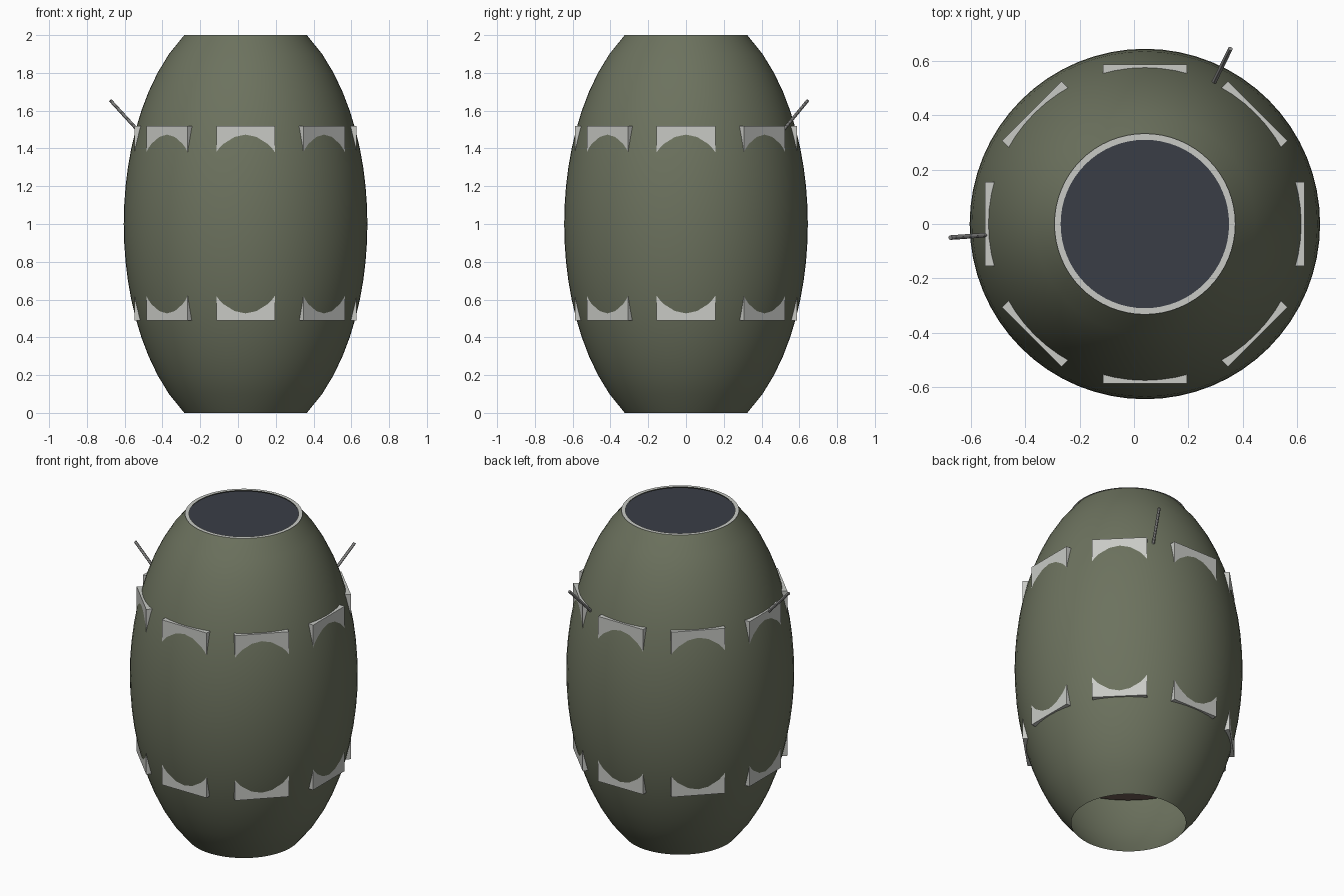
import bpy, bmesh, math
from mathutils import Vector, Matrix

if "Cube" in bpy.data.objects:
    bpy.data.objects.remove(bpy.data.objects["Cube"])

CX = 0.04          # barrel axis is slightly off centre because of the left rod
SEG = 64


def material(name, rgb):
    m = bpy.data.materials.new(name)
    m.diffuse_color = (*rgb, 1)
    m.use_nodes = True
    m.node_tree.nodes["Principled BSDF"].inputs["Base Color"].default_value = m.diffuse_color
    return m


OLIVE = material("olive green", (0.150, 0.168, 0.112))
LIGHT = material("light grey", (0.58, 0.59, 0.56))
SLATE = material("dark slate", (0.042, 0.048, 0.061))
STEEL = material("mid grey", (0.25, 0.25, 0.245))
BROWN = material("dull brown", (0.16, 0.11, 0.09))


def add_object(name, bm, mat, smooth=False):
    me = bpy.data.meshes.new(name)
    bm.to_mesh(me)
    bm.free()
    ob = bpy.data.objects.new(name, me)
    bpy.context.collection.objects.link(ob)
    me.materials.append(mat)
    if smooth:
        bpy.context.view_layer.objects.active = ob
        ob.select_set(True)
        bpy.ops.object.shade_smooth_by_angle(angle=math.radians(30))
        ob.select_set(False)
    return ob


def lathe(name, profile, mat, smooth=False):
    """Sweep an (r, z) profile around the barrel axis."""
    bm = bmesh.new()
    rings = []
    for r, z in profile:
        rings.append([bm.verts.new((CX + r * math.cos(2 * math.pi * i / SEG),
                                    r * math.sin(2 * math.pi * i / SEG), z))
                      for i in range(SEG)])
    for a, b in zip(rings, rings[1:]):
        for i in range(SEG):
            j = (i + 1) % SEG
            bm.faces.new((a[i], a[j], b[j], b[i]))
    return add_object(name, bm, mat, smooth)


def disc(name, r, z, mat, up=True):
    bm = bmesh.new()
    bmesh.ops.create_circle(bm, cap_ends=True, segments=SEG, radius=r,
                            matrix=Matrix.Translation((CX, 0, z)))
    for f in bm.faces:
        if (f.normal.z > 0) != up:
            f.normal_flip()
    return add_object(name, bm, mat)


# Barrel shell: truncated ellipsoid, open at the bottom
profile = []
for k in range(21):
    z = k / 10
    profile.append((0.645 * math.sqrt(1 - ((z - 1) / 1.157) ** 2), z))
lathe("barrel_shell", profile, OLIVE, smooth=True)

# Flat rim and dark lid on top, inner floor seen from below
lathe("top_rim", [(0.333, 2.0), (0.31, 2.0)], LIGHT)
disc("top_lid", 0.312, 1.996, SLATE)
disc("inner_floor", 0.56, 0.47, BROWN, up=False)

# Eight upright slats whose corners break through the shell
for i in range(8):
    bm = bmesh.new()
    depth, face = 0.06, 0.588
    m = (Matrix.Translation((CX, 0, 1.005))
         @ Matrix.Rotation(i * math.pi / 4, 4, 'Z')
         @ Matrix.Translation((face - depth / 2, 0, 0))
         @ Matrix.Diagonal((depth, 0.31, 1.03, 1)))
    bmesh.ops.create_cube(bm, size=1, matrix=m)
    add_object(f"slat_{i + 1}", bm, LIGHT)

# Two thin rods slanting outwards at 45 degrees
for n, deg in (("left", 184), ("back", 64)):
    a = math.radians(deg)
    out = Vector((math.cos(a), math.sin(a), 0))
    start = Vector((CX, 0, 1.45)) + out * 0.53
    end = Vector((CX, 0, 1.655)) + out * 0.718
    d = end - start
    bm = bmesh.new()
    m = Matrix.Translation((start + end) / 2) @ d.to_track_quat('Z', 'Y').to_matrix().to_4x4()
    bmesh.ops.create_cone(bm, cap_ends=True, segments=12, radius1=0.0085,
                          radius2=0.0085, depth=d.length, matrix=m)
    add_object(f"rod_{n}", bm, STEEL, smooth=True)
